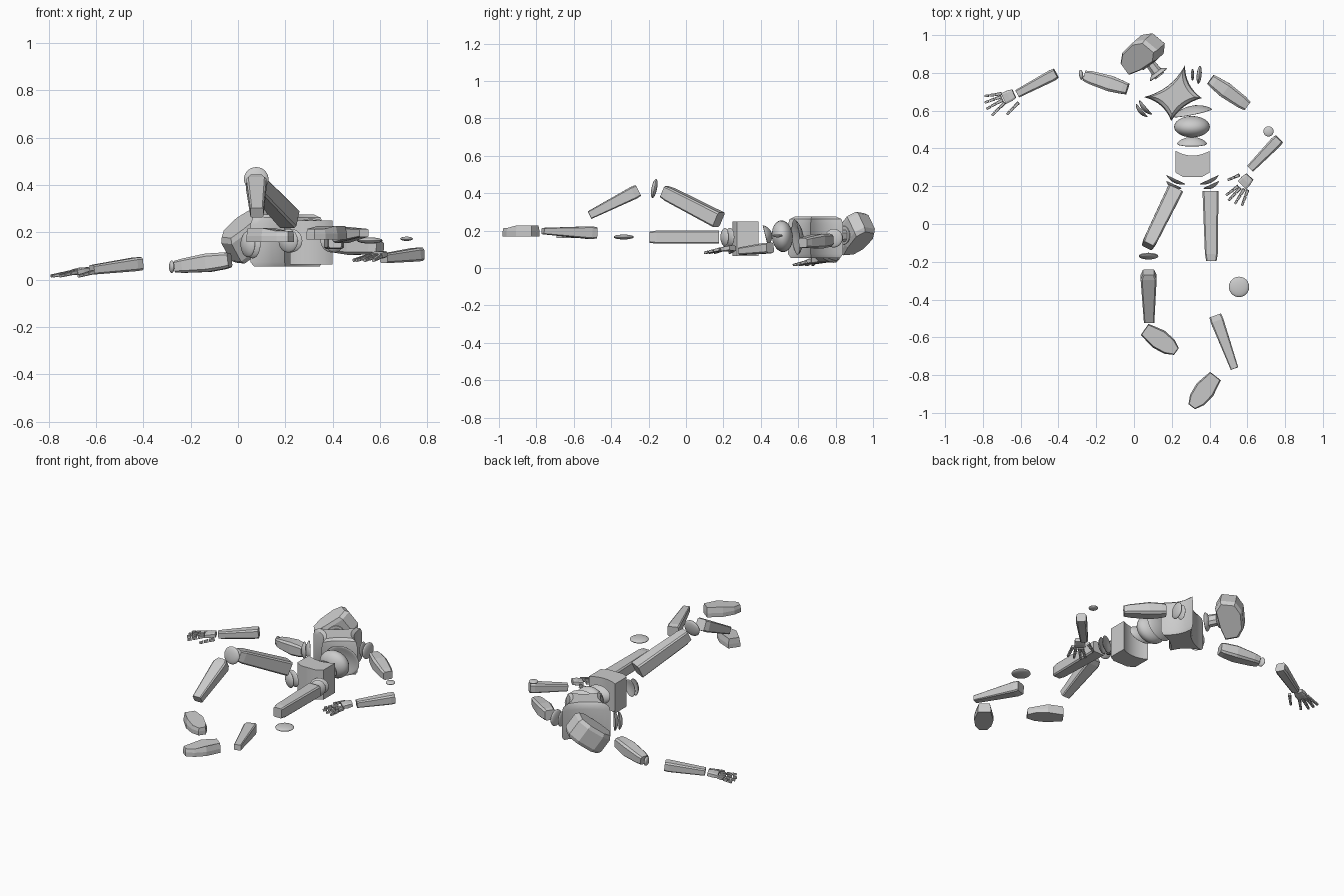
import bpy, bmesh, math
from mathutils import Vector, Matrix

if "Cube" in bpy.data.objects:
    bpy.data.objects.remove(bpy.data.objects["Cube"])


def finish(name, bm, smooth=None):
    bmesh.ops.recalc_face_normals(bm, faces=bm.faces[:])
    me = bpy.data.meshes.new(name)
    bm.to_mesh(me)
    bm.free()
    ob = bpy.data.objects.new(name, me)
    bpy.context.collection.objects.link(ob)
    if smooth:
        bpy.ops.object.select_all(action='DESELECT')
        bpy.context.view_layer.objects.active = ob
        ob.select_set(True)
        bpy.ops.object.shade_smooth_by_angle(angle=math.radians(smooth))
    return ob


def frame(origin, x, y):
    """Orthonormal matrix from two rough axes."""
    x = Vector(x).normalized()
    y = Vector(y)
    y = (y - x * y.dot(x)).normalized()
    z = x.cross(y)
    m = Matrix((x, y, z)).transposed().to_4x4()
    m.translation = Vector(origin)
    return m


def loft(name, rings, smooth=None):
    bm = bmesh.new()
    vs = [[bm.verts.new(p) for p in r] for r in rings]
    n = len(vs[0])
    for a, b in zip(vs, vs[1:]):
        for i in range(n):
            bm.faces.new((a[i], a[(i + 1) % n], b[(i + 1) % n], b[i]))
    bm.faces.new(vs[0][::-1])
    bm.faces.new(vs[-1])
    return finish(name, bm, smooth)


def prism(name, pts, levels, m, smooth=None):
    return loft(name, [[m @ Vector((x * s, y * s, z)) for x, y in pts] for z, s in levels], smooth)


def limb(name, a, b, sizes, chamfer=0.3):
    """Chamfered bar from a to b; sizes are (t, width, thickness)."""
    a, b = Vector(a), Vector(b)
    m = frame(a, b - a, Vector((0, 0, 1)).cross(b - a))
    k = 1 - chamfer
    sec = [(1, k), (k, 1), (-k, 1), (-1, k), (-1, -k), (-k, -1), (k, -1), (1, -k)]
    L = (b - a).length
    return loft(name, [[m @ Vector((t * L, u * w / 2, v * h / 2)) for u, v in sec]
                       for t, w, h in sizes])


def lens(name, c, normal, r, t, bend=0.0, r2=None):
    """Lens or cupped joint shell; r is sideways, r2 is upward radius."""
    side = Vector((0, 0, 1)).cross(Vector(normal))
    if side.length < 0.01:
        side = Vector((1, 0, 0))
    m = frame(c, normal, side)
    bm = bmesh.new()
    bmesh.ops.create_uvsphere(bm, u_segments=24, v_segments=12, radius=1)
    for v in bm.verts:
        x, y, z = v.co
        v.co = m @ Vector((z * t + bend * (1 - x * x - y * y), x * r, y * (r2 or r)))
    return finish(name, bm, 40)


def arc(a, b, sag, n=8):
    """Points from a toward b, bowed to the left of travel by sag."""
    a, b = Vector(a), Vector(b)
    d = (b - a).normalized()
    nrm = Vector((-d.y, d.x))
    return [a.lerp(b, i / n) + nrm * sag * (1 - (2 * i / n - 1) ** 2) for i in range(n)]


# torso: chest with scooped sides, pelvis block, waist pieces
c = [(-.137, .08), (-.097, -.108), (.105, -.108), (.138, .084)]
pts = [p for i in range(4) for p in arc(c[i], c[(i + 1) % 4], (.025, .02, .025, .03)[i])]
prism("chest", pts, [(.055, .9), (.075, 1), (.235, 1), (.262, .94), (.275, .75)],
      frame((.21, .69, 0), (.8, .6, 0), (-.6, .8, 0)), 35)
pts = arc((.09, .07), (-.09, .07), .025) + [Vector(p) for p in
      [(-.09, .07), (-.09, -.045), (-.05, -.068), (.05, -.068), (.09, -.045)]]
prism("pelvis", pts, [(.065, 1), (.25, 1)], frame((.31, .317, 0), (1, 0, 0), (0, 1, 0)), 30)
lens("belly", (.307, .515, .17), (0, 1, .1), .095, .056, 0, .085)
lens("lower_waist_joint", (.307, .425, .175), (0, 1, .25), .08, .014, .022, .055)
lens("upper_waist_joint", (.31, .588, .165), (-.2, 1, .1), .105, .013, .025, .095)

# shoulder and hip joint shells
lens("left_shoulder_inner", (.062, .618, .15), (-.75, -.65, 0), .05, .01, .012, .06)
lens("left_shoulder_outer", (.042, .602, .15), (-.75, -.65, 0), .045, .009, .012, .055)
lens("right_shoulder_inner", (.31, .79, .16), (1, 0, 0), .032, .008, 0, .045)
lens("right_shoulder_outer", (.345, .79, .16), (1, -.1, 0), .048, .013, 0, .05)
for s, side in ((-1, "left"), (1, "right")):
    lens(side + "_hip_inner", (.31 + s * .088, .235, .165), (s * .42, -.9, 0), .055, .007, .012, .05)
    lens(side + "_hip_outer", (.31 + s * .098, .208, .165), (s * .42, -.9, 0), .045, .008, .012, .05)

# head and neck
head = [(-.12, -.03), (-.11, .045), (-.055, .08), (.05, .082), (.11, .05), (.125, -.035),
        (.075, -.07), (-.04, -.055)]
prism("head", head, [(-.066, .88), (-.045, 1), (.045, 1), (.066, .88)],
      frame((.045, .895, .183), (.6, .55, .58), (-.65, .75, 0)))
limb("neck", (.075, .865, .175), (.135, .785, .165), [(0, .05, .06), (1, .06, .07)], .5)
lens("upper_neck_joint", (.085, .845, .175), (-.6, .8, 0), .05, .012, .012)
lens("lower_neck_joint", (.13, .79, .165), (-.6, .8, 0), .055, .013, .015)

# arms
barrel = [(0, .06, .06), (.1, .068, .07), (.4, .084, .078), (.85, .07, .06), (1, .055, .05)]
fore = [(0, .055, .055), (.12, .062, .057), (1, .044, .04)]
limb("left_upper_arm", (-.035, .715, .083), (-.262, .785, .055), barrel)
limb("right_upper_arm", (.405, .765, .15), (.6, .625, .135), barrel)
limb("left_forearm", (-.413, .797, .068), (-.617, .69, .042), fore)
limb("right_forearm", (.768, .45, .108), (.615, .293, .09), fore)
lens("left_elbow", (-.28, .79, .055), (1, .15, 0), .027, .011)
lens("right_elbow", (.712, .49, .173), (0, 0, 1), .027, .009)

# hands: palm, four fingers and thumb in three joints each
hands = {
    "left": ((-.635, .69), (-.69, .664), .04, .016,
             [(-.703, .69, -.79, .677), (-.703, .674, -.79, .643), (-.695, .657, -.78, .61),
              (-.685, .642, -.752, .575), (-.612, .642, -.673, .58)]),
    "right": ((.613, .25), (.572, .207), .108, .082,
              [(.551, .2, .488, .153), (.562, .19, .5, .125), (.583, .185, .535, .108),
               (.602, .18, .572, .098), (.557, .259, .497, .233)]),
}
for side, (a, b, z0, z1, fingers) in hands.items():
    limb(side + "_palm", (*a, z0), (*b, z0 - .008), [(0, .05, .026), (.5, .062, .03), (1, .062, .024)])
    for i, (x0, y0, x1, y1) in enumerate(fingers):
        p, q = Vector((x0, y0, z0 - .008)), Vector((x1, y1, z1))
        for j, (s, e) in enumerate(((0, .36), (.42, .7), (.76, 1))):
            w = .018 - .002 * j
            limb(f"{side}_finger_{i + 1}_{j + 1}", p.lerp(q, s), p.lerp(q, e),
                 [(0, w, w), (1, w * .88, w * .88)])

# legs: left raised at the knee, right lying flat
limb("left_thigh", (.215, .175, .258), (.073, -.115, .408),
     [(0, .085, .085), (.9, .072, .075), (1, .06, .065)], .2)
limb("left_shin", (.077, -.255, .415), (.08, -.515, .283),
     [(0, .06, .065), (.1, .085, .07), (1, .055, .045)], .2)
lens("left_knee", (.077, -.17, .425), (0, -1, .2), .052, .015)
limb("right_thigh", (.405, .175, .165), (.41, -.195, .165),
     [(0, .085, .07), (.9, .068, .07), (1, .055, .06)], .2)
limb("right_shin", (.43, -.485, .188), (.532, -.765, .198),
     [(0, .065, .06), (.1, .07, .068), (1, .042, .034)], .2)
lens("right_knee", (.556, -.333, .166), (0, 0, 1), .054, .013)

# feet: rounded wedge outline, toes narrowing and sloping down
sole = [(-.1, -.036), (-.01, -.055), (.06, -.046), (.105, -.022),
        (.105, .022), (.06, .046), (-.01, .055), (-.1, .036)]
for side, heel, toe, z in (("left", (.052, -.555), (.225, -.675), .16),
                           ("right", (.435, -.8), (.305, -.968), .17)):
    h, t = Vector((*heel, z)), Vector((*toe, z))
    m = frame((h + t) / 2, t - h, Vector((0, 0, 1)).cross(t - h))
    top = [(x * .97, y * .85, .058 if x < .05 else .045) for x, y in sole]
    loft(side + "_foot", [[m @ Vector((x, y, 0)) for x, y in sole],
                          [m @ Vector((x, y, .025)) for x, y in sole],
                          [m @ Vector(p) for p in top]])
